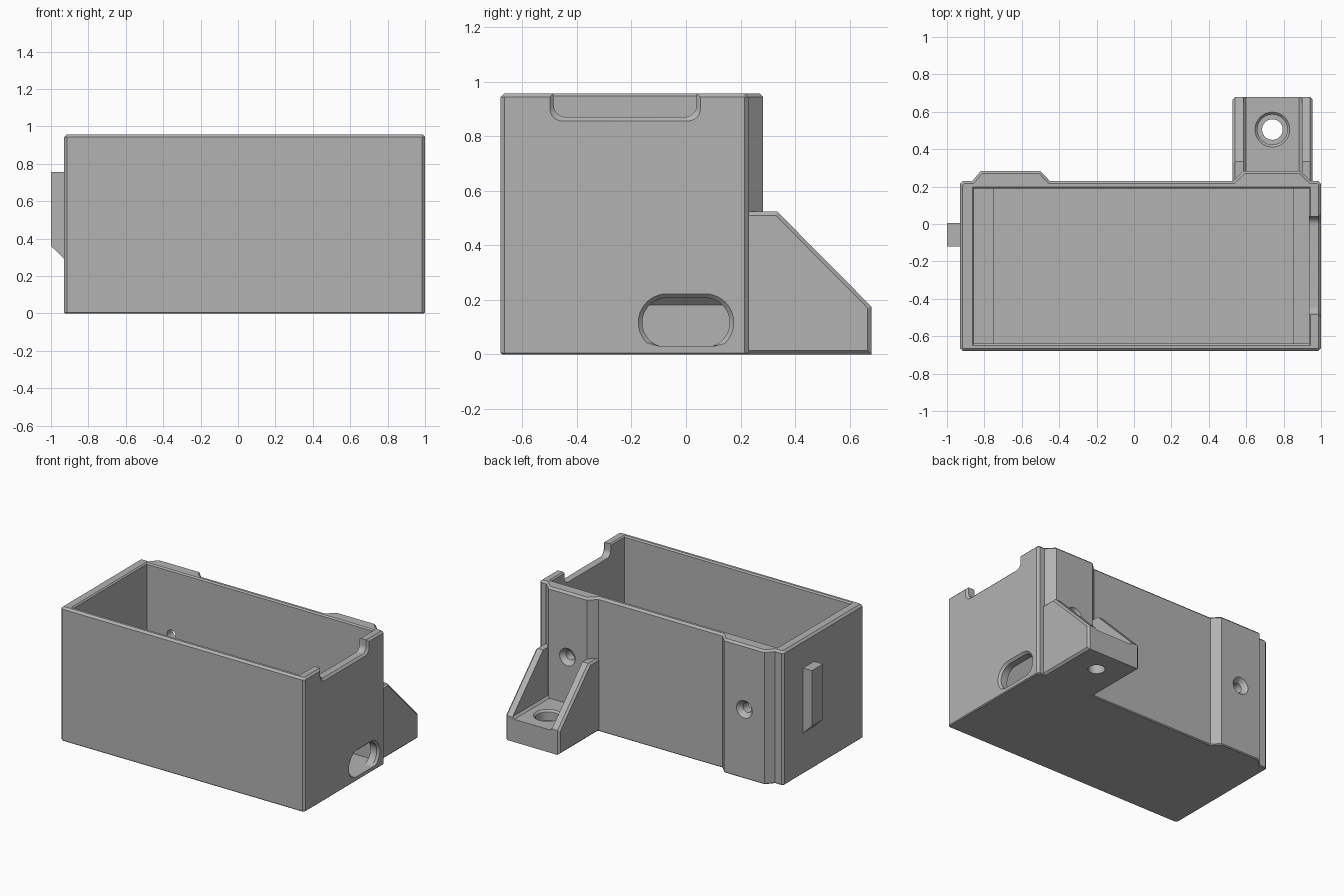
import bpy, bmesh, math

if "Cube" in bpy.data.objects:
    bpy.data.objects.remove(bpy.data.objects["Cube"])

grey = bpy.data.materials.new("plain_grey")
grey.diffuse_color = (0.45, 0.45, 0.45, 1)
grey.use_nodes = True
grey.node_tree.nodes["Principled BSDF"].inputs["Base Color"].default_value = grey.diffuse_color


def loft(name, rings, bevel=None):
    """Closed solid through matching rings; bevel = chamfer width per end ring (first, last)."""
    bm = bmesh.new()
    vs = [[bm.verts.new(p) for p in r] for r in rings]
    n = len(vs[0])
    for a, b in zip(vs, vs[1:]):
        for i in range(n):
            bm.faces.new((a[i], a[(i + 1) % n], b[(i + 1) % n], b[i]))
    caps = [bm.faces.new(vs[0]), bm.faces.new(vs[-1])]
    bmesh.ops.recalc_face_normals(bm, faces=bm.faces)
    if bevel:
        groups = [list(c.edges) for c in caps]
        for edges, w in zip(groups, bevel):
            bmesh.ops.bevel(bm, geom=edges, offset=w, segments=1, profile=0.5, affect='EDGES')
    me = bpy.data.meshes.new(name)
    bm.to_mesh(me)
    bm.free()
    ob = bpy.data.objects.new(name, me)
    bpy.context.collection.objects.link(ob)
    me.materials.append(grey)
    return ob


def rect(x0, x1, y0, y1, z, o=0):
    return [(x0 - o, y0 - o, z), (x1 + o, y0 - o, z), (x1 + o, y1 + o, z), (x0 - o, y1 + o, z)]


def circle(r, place, n=40):
    return [place(r * math.cos(2 * math.pi * i / n), r * math.sin(2 * math.pi * i / n))
            for i in range(n)]


def arc(cx, cy, r, a0, a1, n=12):
    return [(cx + r * math.cos(math.radians(a0 + (a1 - a0) * i / n)),
             cy + r * math.sin(math.radians(a0 + (a1 - a0) * i / n))) for i in range(n + 1)]


def cut(ob, cutter):
    m = ob.modifiers.new("cut", 'BOOLEAN')
    m.operation, m.solver, m.object = 'DIFFERENCE', 'EXACT', cutter
    bpy.context.view_layer.objects.active = ob
    bpy.ops.object.modifier_apply(modifier=m.name)
    bpy.data.objects.remove(cutter)


# Box shell outline, with chamfered corners and two raised pads on the back
c = 0.015
outline = [(-0.93 + c, -0.68), (1 - c, -0.68), (1, -0.68 + c), (1, 0.23 - c), (1 - c, 0.23),
           (0.945, 0.23), (0.89, 0.283), (0.585, 0.283), (0.53, 0.23),
           (-0.45, 0.23), (-0.50, 0.283), (-0.82, 0.283), (-0.865, 0.23),
           (-0.93 + c, 0.23), (-0.93, 0.23 - c), (-0.93, -0.68 + c)]
body = loft("box_shell", [[(x, y, z) for x, y in outline] for z in (0, 0.957)], (0.006, 0.014))

# Cavity with a small chamfer at the rim
cav = (-0.855, 0.935, -0.64, 0.19)
cut(body, loft("cavity_cutter", [rect(*cav, 0.03), rect(*cav, 0.948), rect(*cav, 0.968, 0.02)]))


# Notch in the top of the right wall
def notch(x, o):
    h, b, r, m = 0.262 + o, 0.87 - o, 0.045, -0.223
    pts = [(m - h, 1.05)] + arc(m - h + r, b + r, r, 180, 270) + arc(m + h - r, b + r, r, 270, 360)
    return [(x, y, z) for y, z in pts + [(m + h, 1.05)]]


cut(body, loft("notch_cutter", [notch(0.9, 0), notch(0.986, 0), notch(1.014, 0.028)]))


# Cable slot low in the right wall, flat at the floor
def slot(x, o):
    pts = arc(0.07, 0.117, 0.09 + o, -90, 90, 20) + arc(-0.07, 0.117, 0.09 + o, 90, 270, 20)
    pts = [(y, z) for y, z in pts]
    return [(x, y, max(z, 0.031)) for y, z in pts]


cut(body, loft("slot_cutter", [slot(0.88, 0), slot(0.985, 0), slot(1.015, 0.03)]))

# Countersunk screw holes through the back pads
for px in (-0.66, 0.74):
    steps = [(0.15, 0.034), (0.25, 0.034), (0.283, 0.062), (0.293, 0.07)]
    cut(body, loft("screw_cutter",
                   [circle(r, lambda u, v: (px + u, y, 0.495 + v)) for y, r in steps]))

# Inner ledges with sloping undersides
for name, xw, xi, zl in (("left_ledge", -0.857, -0.75, 0.18), ("right_ledge", 0.937, 0.85, 0.206)):
    prof = [(xw, zl), (xi, zl + abs(xw - xi)), (xi, 0.31), (xw, 0.31)]
    loft(name, [[(x, y, z) for x, z in prof] for y in (-0.65, 0.2)])

# Hook tab on the left end
tab = [(-0.925, 0.288), (-1, 0.36), (-1, 0.757), (-0.925, 0.757)]
loft("side_tab", [[(x, y, z) for x, z in tab] for y in (-0.12, 0.005)])

# Mounting bracket: gusset profile, pocketed between the side walls
gusset = [(0.215, 0), (0.68, 0), (0.68, 0.175), (0.335, 0.523), (0.215, 0.523)]
bracket = loft("mounting_bracket", [[(x, y, z) for y, z in gusset] for x in (0.527, 0.955)],
               (0.014, 0.014))
pocket = [(0.60, 0.163), (0.882, 0.163), (0.897, 0.178), (0.897, 0.7), (0.585, 0.7), (0.585, 0.178)]
cut(bracket, loft("pocket_cutter", [[(x, y, z) for x, z in pocket] for y in (0.1, 0.8)]))

# Counterbored bolt hole through the bracket base
steps = [(-0.1, 0.055), (0.09, 0.055), (0.09001, 0.08), (0.15, 0.08), (0.163, 0.093), (0.178, 0.108)]
cut(bracket, loft("bolt_cutter", [circle(r, lambda u, v: (0.74 + u, 0.505 + v, z))
                                  for z, r in steps]))

# Smooth the round holes, keep the edges sharp
for ob in bpy.context.collection.objects:
    ob.select_set(True)
bpy.context.view_layer.objects.active = body
bpy.ops.object.shade_smooth_by_angle(angle=math.radians(25))
